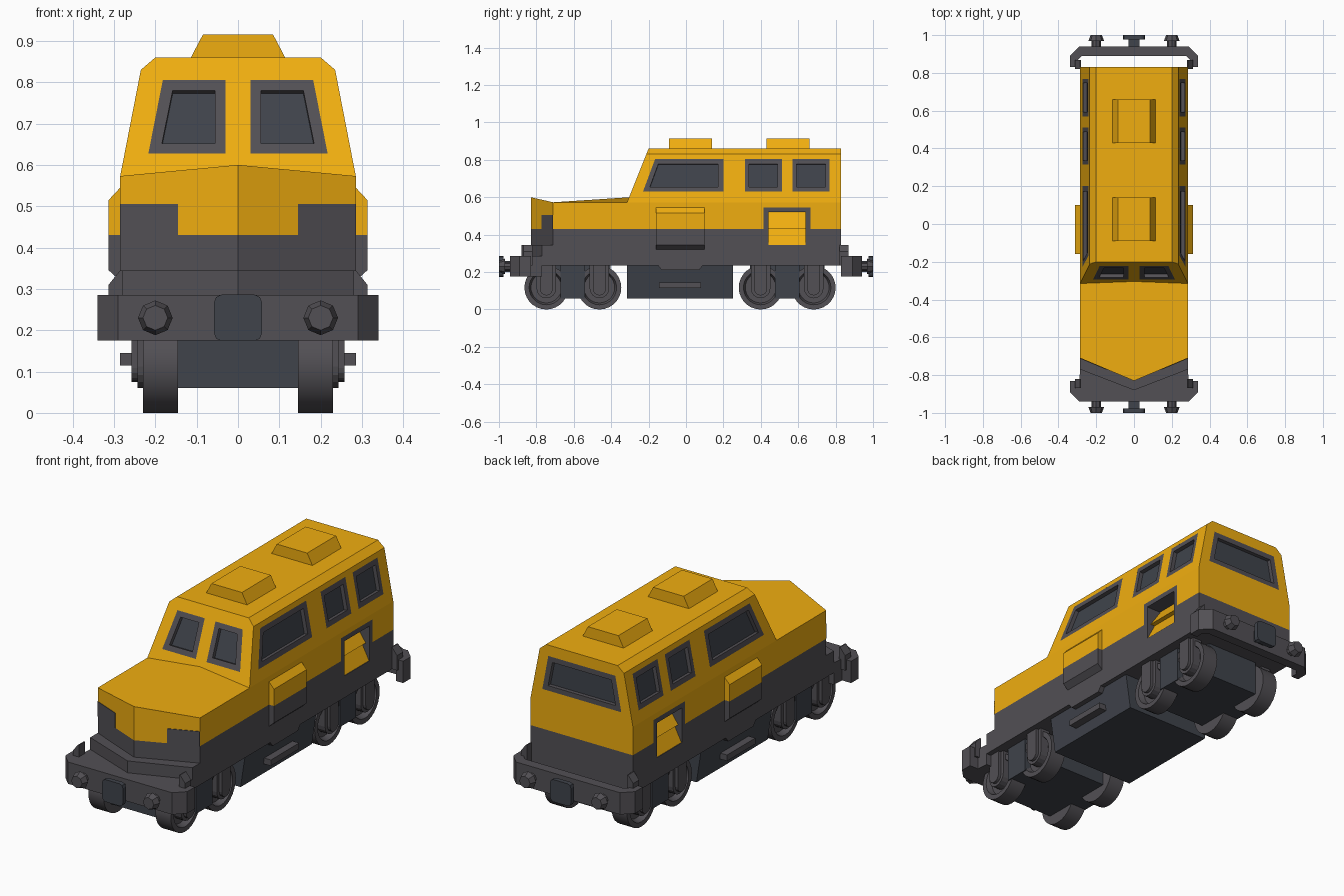
import bpy, bmesh, math
from mathutils import Vector

if "Cube" in bpy.data.objects:
    bpy.data.objects.remove(bpy.data.objects["Cube"])


def material(name, rgb):
    m = bpy.data.materials.new(name)
    m.diffuse_color = (*rgb, 1)
    m.use_nodes = True
    m.node_tree.nodes["Principled BSDF"].inputs["Base Color"].default_value = m.diffuse_color
    return m


YELLOW = material("yellow_paint", (0.87, 0.42, 0.005))
GREY = material("dark_grey", (0.085, 0.08, 0.09))
DARK = material("blue_grey", (0.05, 0.056, 0.07))


def make(name, bm, mats, mirror="", recalc=True):
    if recalc:
        bmesh.ops.recalc_face_normals(bm, faces=bm.faces)
    me = bpy.data.meshes.new(name)
    bm.to_mesh(me)
    bm.free()
    for m in mats:
        me.materials.append(m)
    ob = bpy.data.objects.new(name, me)
    bpy.context.collection.objects.link(ob)
    if mirror:
        mod = ob.modifiers.new("mirror", "MIRROR")
        mod.use_axis = ("x" in mirror, "y" in mirror, False)
        mod.use_mirror_merge = False
    return ob


def loft(name, rings, mat, mirror=""):
    """Closed solid through rings with equal point counts."""
    bm = bmesh.new()
    vs = [[bm.verts.new(p) for p in r] for r in rings]
    n = len(rings[0])
    for a, b in zip(vs, vs[1:]):
        for i in range(n):
            bm.faces.new((a[i], a[(i + 1) % n], b[(i + 1) % n], b[i]))
    bm.faces.new(vs[0][::-1])
    bm.faces.new(vs[-1])
    return make(name, bm, [mat], mirror)


def prism(name, pts, axis, lo, hi, mat, mirror=""):
    place = {"x": lambda p, t: (t, p[0], p[1]), "y": lambda p, t: (p[0], t, p[1]),
             "z": lambda p, t: (p[0], p[1], t)}[axis]
    return loft(name, [[place(p, t) for p in pts] for t in (lo, hi)], mat, mirror)


def rect(a0, a1, b0, b1):
    return [(a0, b0), (a1, b0), (a1, b1), (a0, b1)]


def both(half):
    """Right half of an outline, completed by its mirror image."""
    return half + [(-x, y) for x, y in reversed(half) if x]


def lathe(name, prof, axis, centre, n, mat, mirror, smooth=False):
    c, rings = Vector(centre), []
    for r, t in prof:
        ring = []
        for i in range(n):
            a = 2 * math.pi * i / n
            u, v = r * math.sin(a), r * math.cos(a)
            ring.append(c + Vector((t, u, v) if axis == "x" else (u, t, v)))
        rings.append(ring)
    ob = loft(name, rings, mat, mirror)
    if smooth:
        bpy.ops.object.select_all(action="DESELECT")
        ob.select_set(True)
        bpy.context.view_layer.objects.active = ob
        bpy.ops.object.shade_smooth_by_angle(angle=math.radians(35))
    return ob


# Lower and upper body shells
plan = [(0.285, 0.83), (0.285, -0.71), (0, -0.83), (-0.285, -0.71), (-0.285, 0.83)]
lower_body = prism("lower_body", plan, "z", 0.235, 0.43, GREY)
loft("hood", [[(x, y, 0.43) for x, y in
               [(0.285, -0.315), (0.285, -0.71), (0, -0.83), (-0.285, -0.71), (-0.285, -0.315), (0, -0.315)]],
              [(0.285, -0.315, 0.573), (0.285, -0.71, 0.573), (0, -0.83, 0.6),
               (-0.285, -0.71, 0.573), (-0.285, -0.315, 0.573), (0, -0.302, 0.6)]], YELLOW)


def front_y(z):
    return -0.315 + max(0, z - 0.573) * 0.4


def side_x(z):
    return 0.285 - max(0, z - 0.573) * 0.1946


cab = loft("cab", [[(w, front_y(z), z), (w, 0.83, z), (-w, 0.83, z), (-w, front_y(z), z)]
                   for w, z in [(0.285, 0.43), (0.285, 0.573), (0.235, 0.83), (0.2, 0.86)]], YELLOW)

# Recessed windows and step wells: pocket in the body, filled by frame and pane
cut_bm = bmesh.new()


def window(name, outer, inner, surf, outward, depth, pane):
    o, i = [Vector(surf(*p)) for p in outer], [Vector(surf(*p)) for p in inner]
    nrm = (o[1] - o[0]).cross(o[2] - o[1]).normalized()
    if nrm.dot(Vector(outward)) < 0:
        nrm, o, i = -nrm, o[::-1], i[::-1]
    bm = bmesh.new()
    ov, iv, dv = [[bm.verts.new(p) for p in ring] for ring in (o, i, [p - nrm * depth for p in i])]
    n = len(o)
    for k in range(n):
        j = (k + 1) % n
        bm.faces.new((ov[k], ov[j], iv[j], iv[k]))
        bm.faces.new((iv[k], iv[j], dv[j], dv[k]))
    bm.faces.new(dv).material_index = 1
    make(name, bm, [GREY, pane], recalc=False)
    top, bot = [[cut_bm.verts.new(p + nrm * d) for p in o] for d in (0.01, -depth - 0.002)]
    cut_bm.faces.new(top)
    cut_bm.faces.new(bot[::-1])
    for k in range(n):
        j = (k + 1) % n
        cut_bm.faces.new((top[j], top[k], bot[k], bot[j]))


side_windows = [
    ([(-0.23, 0.63), (0.2, 0.63), (0.2, 0.805), (-0.165, 0.805)],
     [(-0.193, 0.655), (0.172, 0.655), (0.172, 0.778), (-0.148, 0.778)]),
    (rect(0.315, 0.512, 0.63, 0.805), rect(0.337, 0.488, 0.655, 0.778)),
    (rect(0.57, 0.768, 0.63, 0.805), rect(0.592, 0.746, 0.655, 0.778))]
for s, tag in ((1, "right"), (-1, "left")):
    def side(y, z):
        return (s * side_x(z), y, z)
    for k, (o, i) in enumerate(side_windows):
        window(f"{tag}_window_{k + 1}", o, i, side, (s, 0, 0), 0.02, DARK)
    window(f"{tag}_step_well", rect(0.415, 0.665, 0.34, 0.545), rect(0.44, 0.64, 0.345, 0.52),
           side, (s, 0, 0), 0.08, YELLOW)
    window(f"{tag}_windscreen", [(s * 0.03, 0.627), (s * 0.217, 0.627), (s * 0.182, 0.805), (s * 0.03, 0.805)],
           [(s * 0.056, 0.652), (s * 0.184, 0.652), (s * 0.158, 0.78), (s * 0.056, 0.78)],
           lambda x, z: (x, front_y(z), z), (0, -1, 0), 0.02, DARK)
window("rear_window", both([(0.22, 0.63), (0.187, 0.805)]), both([(0.188, 0.655), (0.164, 0.778)]),
       lambda x, z: (x, 0.83, z), (0, 1, 0), 0.02, DARK)

cutter = make("pocket_cutter", cut_bm, [GREY])
cutter.hide_render = True
for ob in (cab, lower_body):
    mod = ob.modifiers.new("pockets", "BOOLEAN")
    mod.operation, mod.solver, mod.object = "DIFFERENCE", "EXACT", cutter
    bpy.context.view_layer.objects.active = ob
    bpy.ops.object.modifier_apply(modifier="pockets")
bpy.data.objects.remove(cutter)

# Sloping steps inside the wells
prism("entry_steps", [(0.206, 0.346), (0.283, 0.346), (0.24, 0.43), (0.265, 0.43), (0.206, 0.515)],
      "y", 0.441, 0.639, YELLOW, "x")

# Grey corner patches on the nose
prism("nose_patch", [(0.145, -0.772), (0.285, -0.713), (0.285, -0.708), (0.145, -0.765)],
      "z", 0.43, 0.505, GREY, "x")

# Side boxes in two colours
prism("side_box_lower", [(0.28, 0.32), (0.285, 0.32), (0.313, 0.345), (0.313, 0.43), (0.28, 0.43)],
      "y", -0.16, 0.10, GREY, "x")
prism("side_box_upper", [(0.28, 0.43), (0.313, 0.43), (0.313, 0.515), (0.285, 0.545), (0.28, 0.545)],
      "y", -0.16, 0.10, YELLOW, "x")

# Roof vents
for k, y in enumerate((-0.09, 0.43)):
    prism(f"roof_vent_{k + 1}", both([(0.115, 0.858), (0.085, 0.915)]), "y", y, y + 0.23, YELLOW)

# Front ledge and end beams
prism("nose_ledge", [(0.285, -0.71), (0.285, -0.77), (0, -0.88), (-0.285, -0.77), (-0.285, -0.71), (0, -0.83)],
      "z", 0.235, 0.345, GREY)
prism("front_beam", both([(0.285, -0.77), (0.29, -0.83), (0.34, -0.83), (0.34, -0.89), (0.29, -0.94)]),
      "z", 0.175, 0.285, GREY)
prism("rear_beam", both([(0.275, 0.89), (0.3, 0.865), (0.3, 0.83), (0.34, 0.83), (0.34, 0.89), (0.29, 0.94)]),
      "z", 0.175, 0.285, GREY)
prism("beam_bracket", [(0.28, 0.235), (0.313, 0.235), (0.313, 0.31), (0.285, 0.345), (0.28, 0.345)],
      "y", 0.82, 0.868, GREY, "xy")

# Buffers and couplers at both ends
lathe("buffer", [(0.024, 0.93), (0.024, 0.968), (0.042, 0.968), (0.03, 1.0)], "y", (0.2, 0, 0.23), 8, GREY, "xy")
prism("coupler_shaft", rect(-0.03, 0.03, 0.2, 0.26), "y", 0.93, 0.98, DARK, "y")
prism("coupler_plate", both([(0.04, 0.174), (0.053, 0.18), (0.058, 0.193), (0.058, 0.267), (0.053, 0.28),
                             (0.04, 0.286)]), "y", 0.976, 1.0, DARK, "y")

# Wheels with hanging axle boxes


def u_shape(y, w, bottom):
    arc = [(y + w * math.cos(a), bottom + w + w * math.sin(a))
           for a in [-math.pi * k / 8 for k in range(9)]]
    return [(y + w, 0.236)] + arc + [(y - w, 0.236)]


for k, y in enumerate((-0.747, -0.463, 0.399, 0.683)):
    lathe(f"wheels_{k + 1}", [(0.03, 0.145), (0.117, 0.145), (0.117, 0.23), (0.092, 0.23), (0.082, 0.2), (0.03, 0.2)],
          "x", (0, y, 0.117), 28, GREY, "x", True)
    prism(f"axle_box_{k + 1}", u_shape(y, 0.052, 0.06), "x", 0.19, 0.243, GREY, "x")
    prism(f"axle_box_cover_{k + 1}", u_shape(y, 0.034, 0.075), "x", 0.24, 0.258, GREY, "x")

# Bogie blocks between the wheels
for k, y in enumerate((-0.605, 0.541)):
    prism(f"bogie_core_{k + 1}", rect(-0.147, 0.147, y - 0.2, y + 0.2), "z", 0.06, 0.236, DARK)
    prism(f"bogie_cross_{k + 1}", rect(-0.235, 0.235, y - 0.065, y + 0.065), "z", 0.06, 0.236, DARK)

# Under-floor tank with handle and mounting pad
prism("tank", both([(0.235, 0.06), (0.262, 0.236)]), "y", -0.315, 0.252, DARK)
prism("tank_handle", rect(-0.145, 0.08, 0.115, 0.145), "x", 0.23, 0.285, GREY, "x")
prism("tank_pad", [(-0.15, 0.236), (-0.13, 0.21), (0.07, 0.21), (0.09, 0.236)], "x", 0.24, 0.285, GREY, "x")
